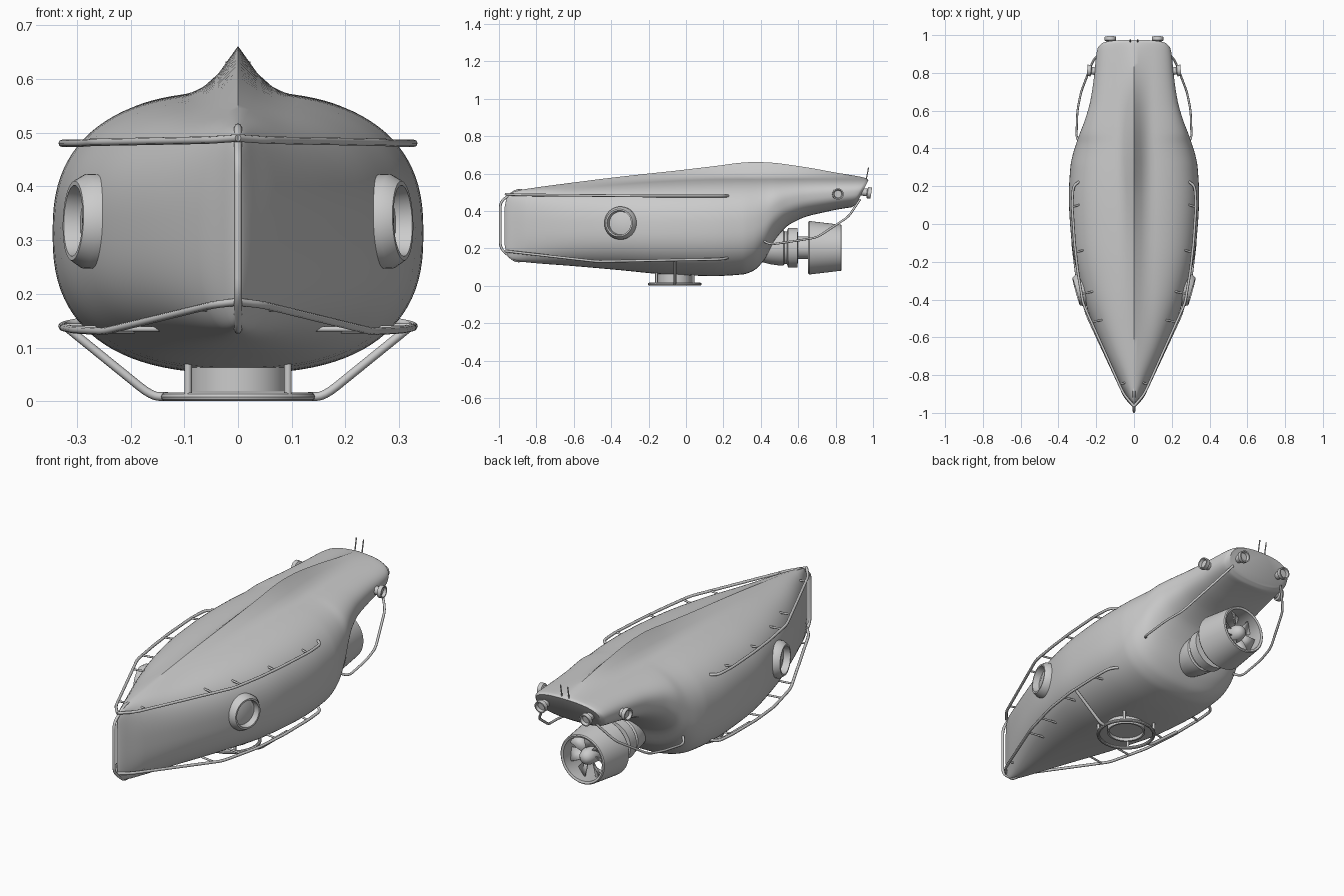
import bpy, bmesh
from math import sin, cos, pi, radians
from mathutils import Vector

if "Cube" in bpy.data.objects:
    bpy.data.objects.remove(bpy.data.objects["Cube"])

# Hull stations: y, half width, deck z, keel z, ridge height
KEYS = [(-.97, 0, .42, .22, 0), (-.957, .012, .472, .165, 0), (-.92, .035, .502, .137, .002),
        (-.85, .075, .512, .125, .006), (-.6, .19, .53, .105, .022), (-.35, .278, .55, .083, .033),
        (-.1, .33, .565, .06, .045), (.15, .345, .574, .052, .065), (.3, .337, .576, .06, .082),
        (.36, .326, .576, .08, .085), (.42, .308, .576, .14, .084), (.48, .287, .576, .25, .08),
        (.55, .26, .576, .325, .071), (.65, .232, .576, .37, .056), (.8, .212, .575, .395, .03),
        (.93, .2, .573, .415, .01), (.962, .193, .571, .42, .004), (.975, .178, .565, .435, .0)]
N = 2.5


def station(y):
    """Smooth monotone interpolation of the hull stations."""
    i = 0
    while i < len(KEYS) - 2 and y > KEYS[i + 1][0]:
        i += 1
    h = KEYS[i + 1][0] - KEYS[i][0]
    t = (y - KEYS[i][0]) / h

    def slope(j, c):
        return (KEYS[j + 1][c] - KEYS[j][c]) / (KEYS[j + 1][0] - KEYS[j][0])

    def tangent(j, c):
        if j == 0:
            return slope(0, c)
        if j == len(KEYS) - 1:
            return slope(j - 1, c)
        a, b = slope(j - 1, c), slope(j, c)
        return 2 * a * b / (a + b) if a * b > 0 else 0
    return [KEYS[i][c] * (1 + 2 * t) * (1 - t) ** 2 + KEYS[i + 1][c] * t * t * (3 - 2 * t)
            + h * (tangent(i, c) * t * (1 - t) ** 2 - tangent(i + 1, c) * t * t * (1 - t))
            for c in range(1, 5)]


def hull_x(y, z):
    w, top, bot, _ = station(y)
    q = min(1, abs(2 * z - top - bot) / (top - bot))
    return w * (1 - q ** N) ** (1 / N)


def finish(name, bm, angle=35):
    bmesh.ops.recalc_face_normals(bm, faces=bm.faces)
    me = bpy.data.meshes.new(name)
    bm.to_mesh(me)
    bm.free()
    ob = bpy.data.objects.new(name, me)
    bpy.context.collection.objects.link(ob)
    bpy.ops.object.select_all(action='DESELECT')
    ob.select_set(True)
    bpy.context.view_layer.objects.active = ob
    bpy.ops.object.shade_smooth_by_angle(angle=radians(angle))
    return ob


def lathe(name, profile, origin, axis, closed=False, seg=40):
    """Revolve (radius, distance along axis) points."""
    bm = bmesh.new()
    q = Vector(axis).to_track_quat('Z', 'Y')
    rings = [[bm.verts.new(Vector(origin) + q @ Vector((r * cos(2 * pi * k / seg), r * sin(2 * pi * k / seg), t)))
              for k in range(seg)] for r, t in profile]
    pairs = list(zip(rings, rings[1:])) + ([(rings[-1], rings[0])] if closed else [])
    for a, b in pairs:
        for k in range(seg):
            n = (k + 1) % seg
            bm.faces.new((a[k], a[n], b[n], b[k]))
    bmesh.ops.remove_doubles(bm, verts=bm.verts, dist=1e-5)
    return finish(name, bm)


def tube(name, pts, r=.007, bend=.03):
    """Round bar along a path with rounded corners."""
    pts = [Vector(p) for p in pts]
    out = [pts[0]]
    for a, p, b in zip(pts, pts[1:], pts[2:]):
        s = p + (a - p).normalized() * min(bend, (a - p).length * .45)
        e = p + (b - p).normalized() * min(bend, (b - p).length * .45)
        out += [s * (1 - t) ** 2 + p * 2 * t * (1 - t) + e * t * t for t in (0, .25, .5, .75, 1)]
    out.append(pts[-1])
    cu = bpy.data.curves.new(name, 'CURVE')
    cu.dimensions = '3D'
    cu.bevel_depth, cu.bevel_resolution, cu.use_fill_caps = r, 2, True
    sp = cu.splines.new('POLY')
    sp.points.add(len(out) - 1)
    for q, p in zip(sp.points, out):
        q.co = (*p, 1)
    bpy.context.collection.objects.link(bpy.data.objects.new(name, cu))


def flip(pts, s):
    return [(s * x, y, z) for x, y, z in pts]


# Hull: lofted superellipse sections with a cusped dorsal ridge and raked stern
bm = bmesh.new()
SEG, rings = 96, []
ys = [a[0] + (b[0] - a[0]) * k / 5 for a, b in zip(KEYS, KEYS[1:]) for k in range(5)] + [KEYS[-1][0]]
for y in ys:
    w, top, bot, ridge = station(y)
    u = max(0, min(1, (y - .6) / .37))
    rake = .5 * u * u * (3 - 2 * u)
    ring = []
    for k in range(SEG):
        s, c = sin(2 * pi * k / SEG), cos(2 * pi * k / SEG)
        s, c = (0 if abs(s) < 1e-9 else s), (0 if abs(c) < 1e-9 else c)
        x = w * abs(s) ** (2 / N) * (1 if s > 0 else -1)
        z = (top + bot) / 2 + (top - bot) / 2 * abs(c) ** (2 / N) * (1 if c > 0 else -1)
        yy = y - rake * (top - z)
        if c > 0:
            z += ridge * max(0, 1 - abs(x) / max(.02, min(.1, w * .8))) ** 2
        ring.append(bm.verts.new((x, yy, z)))
    rings.append(ring)
for a, b in zip(rings, rings[1:]):
    for k in range(SEG):
        n = (k + 1) % SEG
        bm.faces.new((a[k], a[n], b[n], b[k]))
bm.faces.new(rings[-1])
bmesh.ops.remove_doubles(bm, verts=bm.verts, dist=1e-5)
finish("hull", bm, 40)

# Rails, guards, portholes and lamps on both sides
UPPER = [(.29, .225, .48), (.322, .2, .48), (.328, .1, .48), (.315, -.1, .48), (.298, -.25, .48),
         (.27, -.42, .482), (.055, -.9, .486), (0, -.965, .49)]
LOWER = [(.285, .225, .15), (.322, .2, .143), (.328, .1, .14), (.325, -.1, .137), (.305, -.27, .133),
         (.25, -.48, .13), (.045, -.92, .18), (0, -.965, .185)]


def rail_point(path, y):
    for a, b in zip(path, path[1:]):
        if b[1] <= y <= a[1]:
            return Vector(a).lerp(Vector(b), (a[1] - y) / (a[1] - b[1]))


LAMP = [(0, -.04), (.02, -.04), (.02, .012), (.03, .016), (.03, .036), (.024, .036), (.02, .022), (0, .022)]
for s, side in ((1, "right"), (-1, "left")):
    for path, label in ((UPPER, "upper"), (LOWER, "lower")):
        tube(f"{label}_rail_{side}", flip(path, s))
        for y in (.09, -.15, -.37, -.52, -.85):
            p = rail_point(path, y)
            tube(f"{label}_standoff_{side}", flip([p, (hull_x(y, p.z) - .015, y + .015, p.z)], s), .005)
    tube(f"stern_guard_{side}", flip([(.15, .93, .46), (.215, .87, .37), (.28, .7, .258), (.3, .6, .242),
                                     (.305, .45, .22), (.26, .4, .248)], s), .006)
    tube(f"skid_strut_{side}", flip([(.13, -.06, .009), (.16, -.06, .009), (.318, -.06, .137)], s), .008)
    # Porthole frame and glass
    o = (s * hull_x(-.35, .335), -.35, .335)
    lathe(f"porthole_frame_{side}", [(.088, -.04), (.088, .008), (.074, .03), (.066, .03), (.06, -.02)],
          o, (s, -.27, .04), True)
    lathe(f"porthole_glass_{side}", [(.064, -.004), (.04, .002), (0, .005)], o, (s, -.27, .04))
    # Lamps and antenna
    lathe(f"side_lamp_{side}", LAMP, (s * .212, .81, .49), (s, .1, 0), seg=24)
    lathe(f"stern_lamp_{side}", LAMP, (s * .125, .955, .5), (0, 1, -.15), seg=24)
    tube(f"antenna_{side}", [(s * .02, .962, .56), (s * .02, .976, .632)], .003)

# Bow guard bar on the centreline
tube("bow_guard", [(0, -.84, .5), (0, -.9, .515), (0, -.993, .45), (0, -.993, .2), (0, -.91, .128), (0, -.84, .14)])

# Docking skirt under the belly with its base ring and legs
C = Vector((0, -.06, 0))
lathe("docking_skirt", [(0, .034), (.083, .034), (.083, .018), (.092, .018), (.092, .08)], C, (0, 0, 1))
lathe("base_ring", [(.135 + .0085 * cos(a * pi / 5), .0085 + .0085 * sin(a * pi / 5)) for a in range(10)],
      C, (0, 0, 1), True, 48)
for x in (-.093, .093):
    for y in (-.098, .098):
        tube("skirt_leg", [C + Vector((x, y, .01)), C + Vector((x, y, .075))], .007)

# Thruster: pod, duct, hub and blades
T = Vector((0, 0, .203))
lathe("thruster_pod", [(0, .34), (.07, .38), (.088, .45), (.095, .5), (.095, .52), (.088, .526), (.088, .54),
                       (.106, .546), (.106, .595), (.06, .6), (.06, .66), (0, .66)], T, (0, 1, 0))
lathe("thruster_duct", [(.137, .652), (.143, .66), (.123, .828), (.118, .832), (.108, .828), (.118, .68), (.126, .652)],
      T, (0, 1, 0), True, 48)
lathe("propeller_hub", [(.045, .65), (.042, .76), (.04, .785), (.032, .808), (.018, .822), (0, .826)], T, (0, 1, 0))
bm = bmesh.new()
for k in range(7):
    grid = []
    for r, half, pitch in ((.03, .02, .9), (.07, .028, .65), (.114, .034, .45)):
        row = []
        for e in (-1, 1):
            a = 2 * pi * k / 7 + e * half * cos(pitch) / r
            row.append(bm.verts.new(T + Vector((r * sin(a), .765 + e * half * sin(pitch), r * cos(a)))))
        grid.append(row)
    for a, b in zip(grid, grid[1:]):
        bm.faces.new((a[0], a[1], b[1], b[0]))
blades = finish("propeller_blades", bm)
mod = blades.modifiers.new("thickness", 'SOLIDIFY')
mod.thickness, mod.offset = .005, 0
